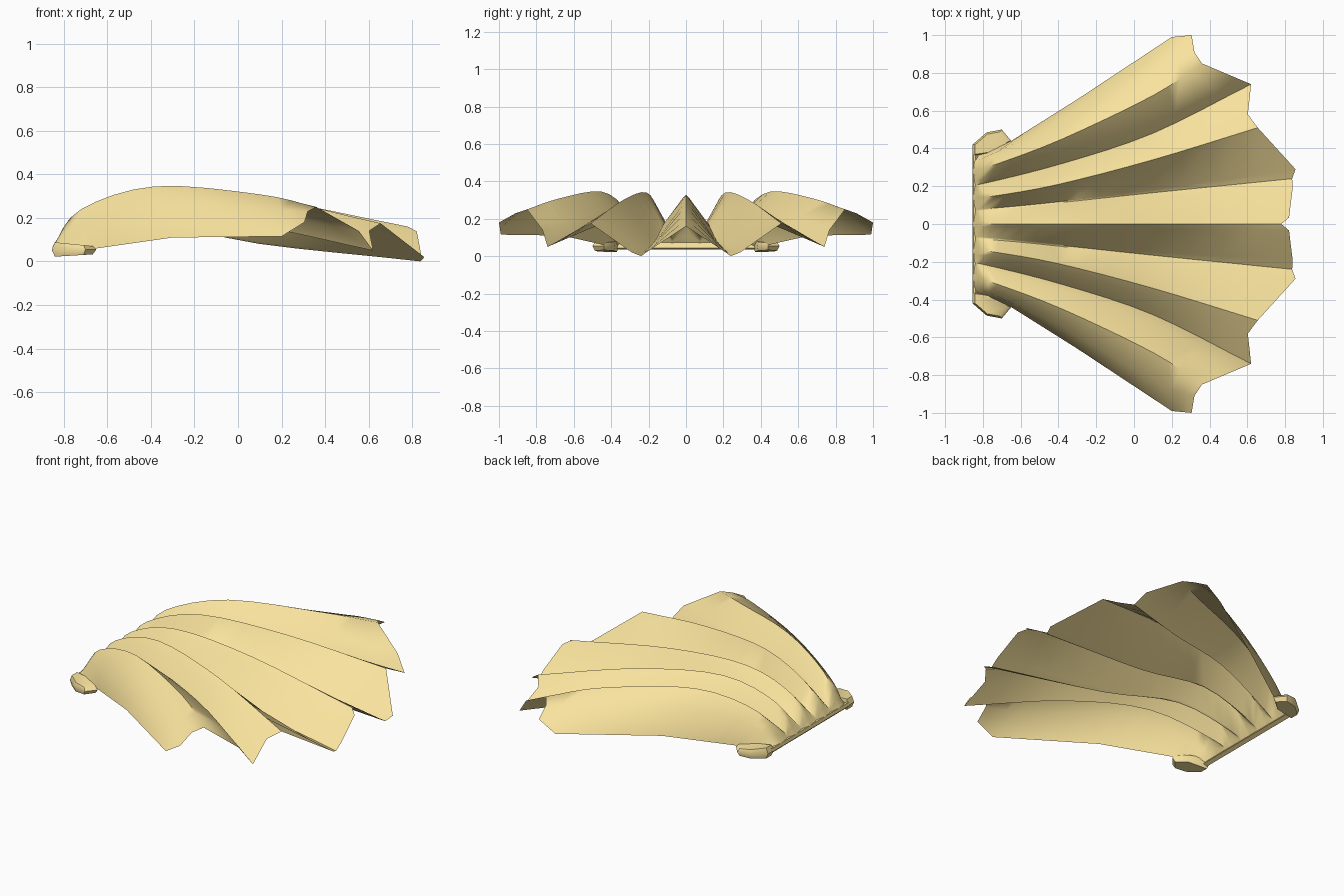
import bpy, bmesh
from mathutils import Vector

if "Cube" in bpy.data.objects:
    bpy.data.objects.remove(bpy.data.objects["Cube"])

mat = bpy.data.materials.new("shell_cream")
mat.diffuse_color = (0.95, 0.77, 0.34, 1)
mat.use_nodes = True
mat.node_tree.nodes["Principled BSDF"].inputs["Base Color"].default_value = mat.diffuse_color


def finish(bm, name, angle):
    me = bpy.data.meshes.new(name)
    bm.to_mesh(me)
    bm.free()
    ob = bpy.data.objects.new(name, me)
    bpy.context.collection.objects.link(ob)
    me.materials.append(mat)
    bpy.ops.object.select_all(action='DESELECT')
    ob.select_set(True)
    bpy.context.view_layer.objects.active = ob
    bpy.ops.object.shade_smooth_by_angle(angle=angle)
    return ob


def spline(pts, n, straight=False):
    """Catmull-Rom curve (or polyline) through the points, n steps per span."""
    p = [Vector(q) for q in pts]
    p = [2 * p[0] - p[1]] + p + [2 * p[-1] - p[-2]]
    out = []
    for i in range(1, len(p) - 2):
        a, b, c, d = p[i - 1:i + 3]
        for k in range(n):
            t = k / n
            if straight:
                out.append(b.lerp(c, t))
            else:
                out.append(0.5 * (2 * b + (c - a) * t + (2 * a - 5 * b + 4 * c - d) * t * t
                                  + (3 * b - a - 3 * c + d) * t ** 3))
    return out + [p[-2]]


def between(a, b, t, mid, rim):
    """Extra line between two others, shifted by mid inside and by rim at the edge."""
    n = len(a) - 1
    out = []
    for i, (p, q) in enumerate(zip(a, b)):
        s = i / n
        out.append(p.lerp(q, t) + Vector(mid) * (4 * s * (1 - s)) + Vector(rim) * s ** 3)
    return out


# Crest and groove lines of one half, from hinge to rim
ridge0, groove1a, groove1b, ridge1, groove2, ridge2, shoulder = [spline(l, 4) for l in (
    [(-.85, 0, .07), (-.73, 0, .225), (-.42, 0, .325), (.1, 0, .292), (.78, 0, .16)],
    [(-.85, .07, .06), (-.78, .071, .11), (-.42, .105, .19), (.1, .15, .095), (.84, .19, .035)],
    [(-.85, .08, .06), (-.78, .081, .11), (-.42, .115, .18), (.1, .18, .09), (.855, .29, .02)],
    [(-.85, .14, .07), (-.73, .15, .23), (-.4, .21, .34), (.1, .34, .298), (.655, .51, .175)],
    [(-.85, .21, .06), (-.78, .218, .11), (-.38, .32, .21), (.1, .48, .16), (.62, .74, .05)],
    [(-.85, .28, .07), (-.72, .32, .24), (-.38, .45, .345), (.1, .68, .308), (.36, .85, .25)],
    [(-.85, .33, .065), (-.72, .385, .18), (-.36, .56, .27), (.13, .845, .24), (.32, .91, .23)])]
lip = spline([(-.85, .36, .05), (-.65, .44, .06), (-.3, .66, .11), (.2, .99, .115), (.305, 1, .18)], 4, True)

cols = [
    ridge0,
    between(ridge0, groove1a, .18, (0, 0, .005), (.03, 0, 0)),
    groove1a,
    between(groove1a, groove1b, .5, (0, 0, 0), (-.01, 0, -.027)),
    groove1b,
    ridge1,
    between(ridge1, groove2, .35, (0, 0, .008), (-.04, -.01, .01)),
    groove2,
    between(groove2, ridge2, .25, (0, 0, .008), (0, 0, .04)),
    ridge2, shoulder, lip]
cols = [[Vector((v.x, -v.y, v.z)) for v in c] for c in cols[:0:-1]] + cols

# Fluted shell sheet
bm = bmesh.new()
grid = [[bm.verts.new(v) for v in c] for c in cols]
for a, b in zip(grid, grid[1:]):
    for i in range(len(a) - 1):
        bm.faces.new((a[i], a[i + 1], b[i + 1], b[i]))
bmesh.ops.recalc_face_normals(bm, faces=bm.faces)
if sum(f.normal.z for f in bm.faces) < 0:
    bmesh.ops.reverse_faces(bm, faces=bm.faces)
finish(bm, "fluted_shell", 0.85)


def hull(name, pts):
    bm = bmesh.new()
    for p in pts:
        bm.verts.new(p)
    bmesh.ops.convex_hull(bm, input=bm.verts)
    bmesh.ops.recalc_face_normals(bm, faces=bm.faces)
    return finish(bm, name, 0.8)


# Thin straight hinge lip along the back
hull("hinge_lip", [(x, y, z) for y in (-.38, .38)
                   for x, z in ((-.855, .05), (-.85, .07), (-.84, .072), (-.815, .045), (-.84, .035))])

# Tapered hinge ears at both ends
for s, side in ((1, "left"), (-1, "right")):
    rim = ((-.855, .36), (-.855, .42), (-.78, .485), (-.7, .5), (-.65, .44), (-.72, .38))
    pts = [(x, s * y, .055) for x, y in rim]
    for x, y in rim:
        u, v = x + (-.76 - x) * .15, y + (.42 - y) * .15
        pts.append((u, s * v, .08 - (u + .76) * .1))
        pts.append((u, s * v, .027 + (u + .76) * .06))
    hull("hinge_ear_" + side, pts)
